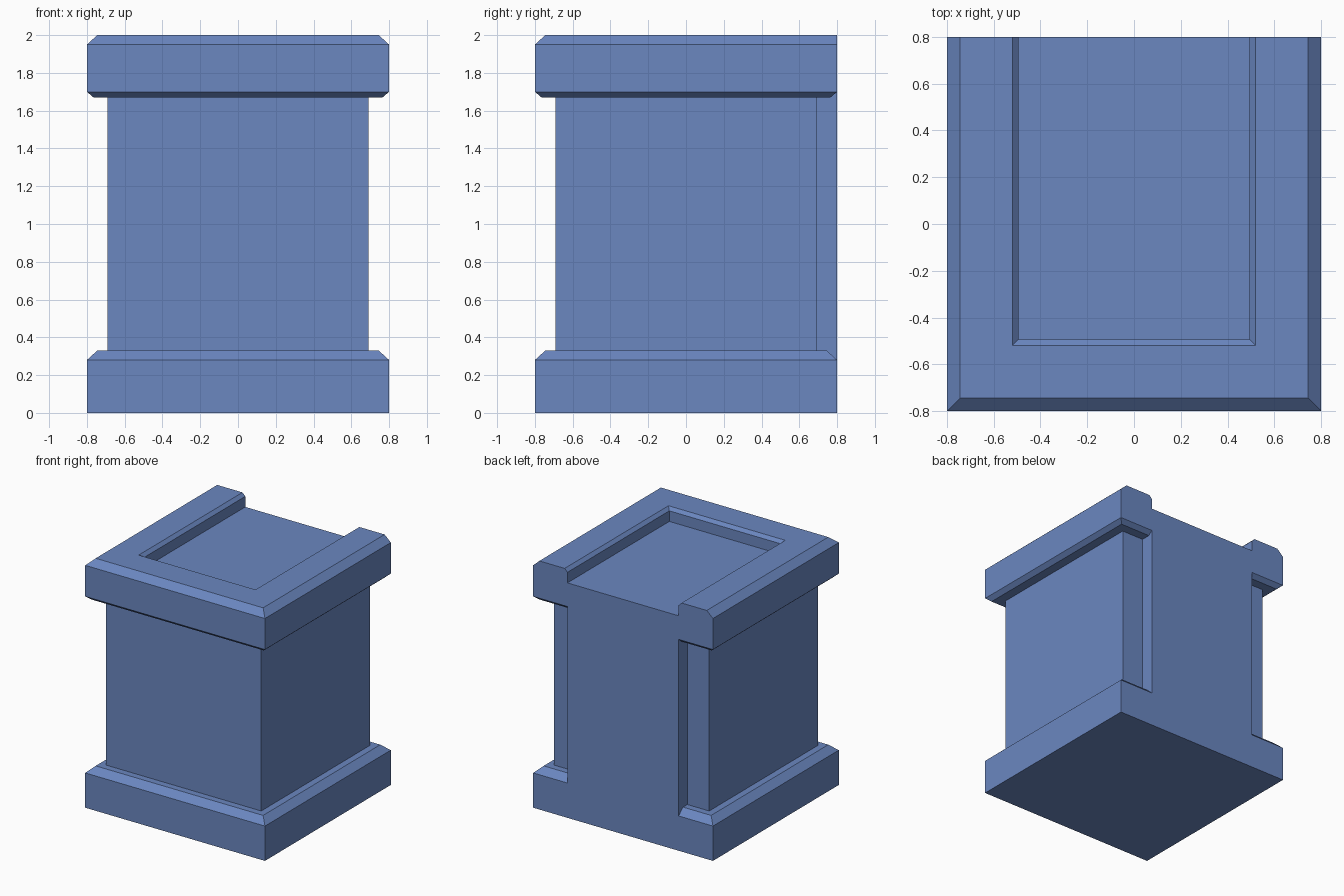
import bpy, bmesh

if "Cube" in bpy.data.objects:
    bpy.data.objects.remove(bpy.data.objects["Cube"])

H = 0.8        # half width of the footprint
P = 0.495      # half width of the back panel and recess floor


def loft(name, rings):
    """Closed solid from stacked rectangles (z, x0, x1, y0, y1)."""
    bm = bmesh.new()
    loops = [[bm.verts.new(c) for c in ((x0, y0, z), (x1, y0, z), (x1, y1, z), (x0, y1, z))]
             for z, x0, x1, y0, y1 in rings]
    for a, b in zip(loops, loops[1:]):
        for i in range(4):
            j = (i + 1) % 4
            bm.faces.new((a[i], a[j], b[j], b[i]))
    bm.faces.new(loops[0][::-1])
    bm.faces.new(loops[-1])
    bmesh.ops.recalc_face_normals(bm, faces=bm.faces[:])
    mesh = bpy.data.meshes.new(name)
    bm.to_mesh(mesh)
    bm.free()
    mesh.materials.append(blue)
    obj = bpy.data.objects.new(name, mesh)
    bpy.context.collection.objects.link(obj)
    return obj


def combine(target, tool, operation):
    """Apply an exact boolean and discard the tool object."""
    mod = target.modifiers.new(operation.lower(), 'BOOLEAN')
    mod.object, mod.operation, mod.solver = tool, operation, 'EXACT'
    bpy.context.view_layer.objects.active = target
    bpy.ops.object.modifier_apply(modifier=mod.name)
    bpy.data.objects.remove(tool, do_unlink=True)


# Muted blue paint
blue = bpy.data.materials.new("blue")
blue.diffuse_color = (0.145, 0.242, 0.53, 1)
blue.use_nodes = True
blue.node_tree.nodes["Principled BSDF"].inputs["Base Color"].default_value = blue.diffuse_color

# Plinth, shaft and cap: (height, inset on front and sides, inset at back)
levels = [(0, 0, 0), (0.28, 0, 0), (0.33, 0.055, 0.055), (0.33, 0.11, 0.11),
          (1.67, 0.11, 0.11), (1.67, 0.035, 0.035), (1.70, 0, 0),
          (1.95, 0, 0), (2.0, 0.055, 0)]
pedestal = loft("pedestal", [(z, s - H, H - s, s - H, H - b) for z, s, b in levels])

# Back panel, flush with the rear of plinth and cap
panel = loft("back_panel", [(0, -P, P, 0, H), (1.85, -P, P, 0, H)])
combine(pedestal, panel, 'UNION')

# Recess in the top, open at the back, with a chamfered rim
rim = [(1.89, 0), (1.975, 0), (2.0, 0.025), (2.1, 0.025)]
recess = loft("recess_cutter", [(z, -P - e, P + e, -P - e, 1.0) for z, e in rim])
recess.hide_render = True
combine(pedestal, recess, 'DIFFERENCE')
